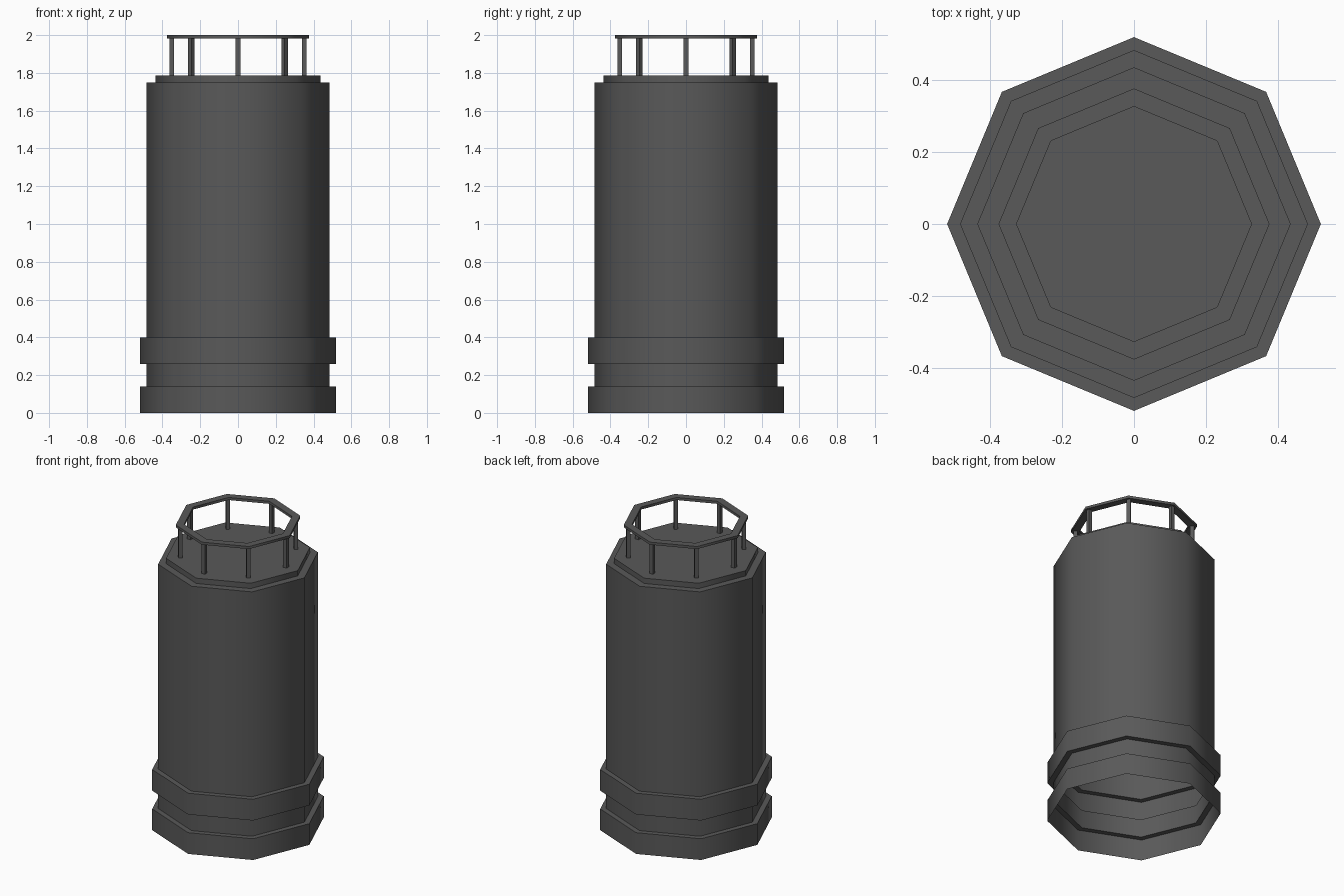
import bpy, bmesh, math
from mathutils import Matrix, Vector

SIDES = 8

if "Cube" in bpy.data.objects:
    bpy.data.objects.remove(bpy.data.objects["Cube"], do_unlink=True)

# Single dark grey material
grey = bpy.data.materials.new("dark grey")
grey.use_nodes = True
colour = (0.1, 0.1, 0.1, 1)
grey.diffuse_color = colour
grey.node_tree.nodes["Principled BSDF"].inputs["Base Color"].default_value = colour


def finish(name, bm):
    """Turn a bmesh into a named object, smooth around the sides with crisp rims."""
    mesh = bpy.data.meshes.new(name)
    bm.to_mesh(mesh)
    bm.free()
    mesh.materials.append(grey)
    obj = bpy.data.objects.new(name, mesh)
    bpy.context.collection.objects.link(obj)
    bpy.ops.object.select_all(action="DESELECT")
    obj.select_set(True)
    bpy.context.view_layer.objects.active = obj
    bpy.ops.object.shade_smooth_by_angle(angle=math.radians(60))
    return obj


def lathe(name, profile, closed=False, cap=False):
    """Sweep a (radius, height) profile around z; list it from bottom outside upwards."""
    bm = bmesh.new()
    rings = []
    for radius, z in profile:
        angles = [math.tau * i / SIDES for i in range(SIDES)]
        rings.append([bm.verts.new((radius * math.cos(a), radius * math.sin(a), z)) for a in angles])
    pairs = list(zip(rings, rings[1:]))
    if closed:
        pairs.append((rings[-1], rings[0]))
    for low, high in pairs:
        for i in range(SIDES):
            j = (i + 1) % SIDES
            bm.faces.new((low[i], low[j], high[j], high[i]))
    if cap:
        bm.faces.new(rings[-1])
    return finish(name, bm)


# Hollow body, open underneath, with two raised bands and a stepped lid
BAND, BODY, LID = 0.52, 0.484, 0.436
LID_TOP = 1.785
lathe("body_shell", [
    (BAND, 0), (BAND, 0.14), (BODY, 0.14),
    (BODY, 0.26), (BAND, 0.26), (BAND, 0.4), (BODY, 0.4),
    (BODY, 1.75), (LID, 1.75), (LID, LID_TOP),
], cap=True)

# Octagonal handrail
RAIL_BASE = 1.983
lathe("handrail", [(0.377, RAIL_BASE), (0.377, 2), (0.327, 2), (0.327, RAIL_BASE)], closed=True)

# Square posts, one under each corner of the handrail
bm = bmesh.new()
height = RAIL_BASE - LID_TOP
for i in range(SIDES):
    place = (Matrix.Rotation(math.tau * i / SIDES, 4, "Z")
             @ Matrix.Translation(Vector((0.35, 0, LID_TOP + height / 2)))
             @ Matrix.Diagonal((0.024, 0.024, height, 1)))
    bmesh.ops.create_cube(bm, size=1, matrix=place)
finish("rail_posts", bm)
